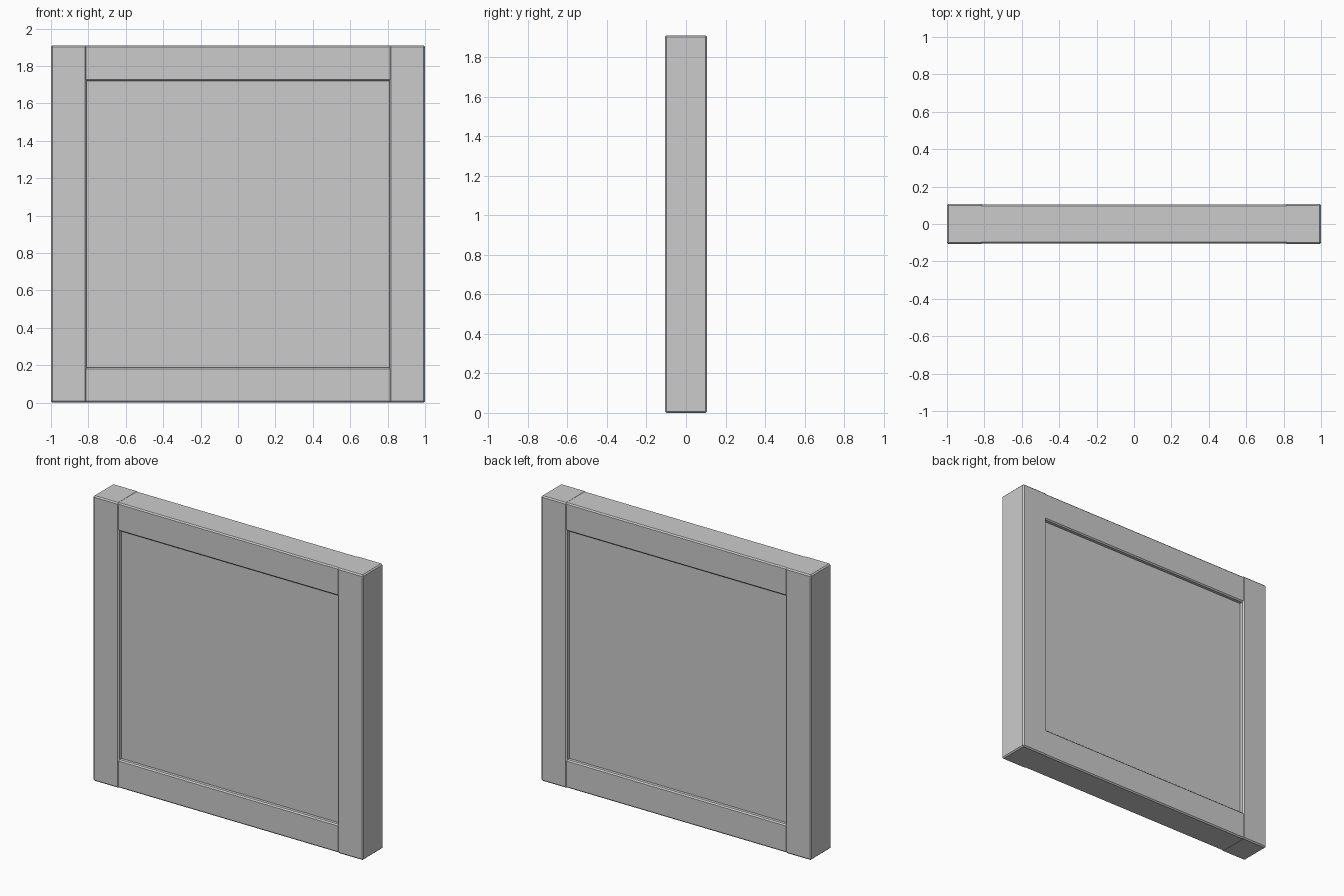
import bpy

if "Cube" in bpy.data.objects:
    bpy.data.objects.remove(bpy.data.objects["Cube"])

W, H = 1.0, 1.91        # half width, full height
STILE, RAIL = 0.19, 0.19
T_STILE, T_RAIL, T_PANEL = 0.214, 0.206, 0.15


def board(name, x0, x1, z0, z1, thick, bevel=0.0):
    """Box spanning x0..x1 and z0..z1, centred on y = 0."""
    bpy.ops.mesh.primitive_cube_add(size=1, location=((x0 + x1) / 2, 0, (z0 + z1) / 2))
    ob = bpy.context.object
    ob.name = name
    ob.scale = (x1 - x0, thick, z1 - z0)
    bpy.ops.object.transform_apply(location=False, rotation=False, scale=True)
    if bevel:
        mod = ob.modifiers.new("edge", 'BEVEL')
        mod.width = bevel
        mod.segments = 1
    return ob


# upright stiles, full height
for side, s in (("left", -1), ("right", 1)):
    a, b = sorted((s * W, s * (W - STILE)))
    board(side + "_stile", a, b, 0, H, T_STILE, 0.008)

# horizontal rails, slightly thinner and running into the stiles
inner = W - STILE + 0.02
for name, z in (("bottom_rail", 0.0), ("top_rail", H - RAIL)):
    board(name, -inner, inner, z + 0.001, z + RAIL - 0.001, T_RAIL, 0.008)

# recessed panel on both faces
board("panel", -inner, inner, RAIL - 0.03, H - RAIL + 0.03, T_PANEL)
